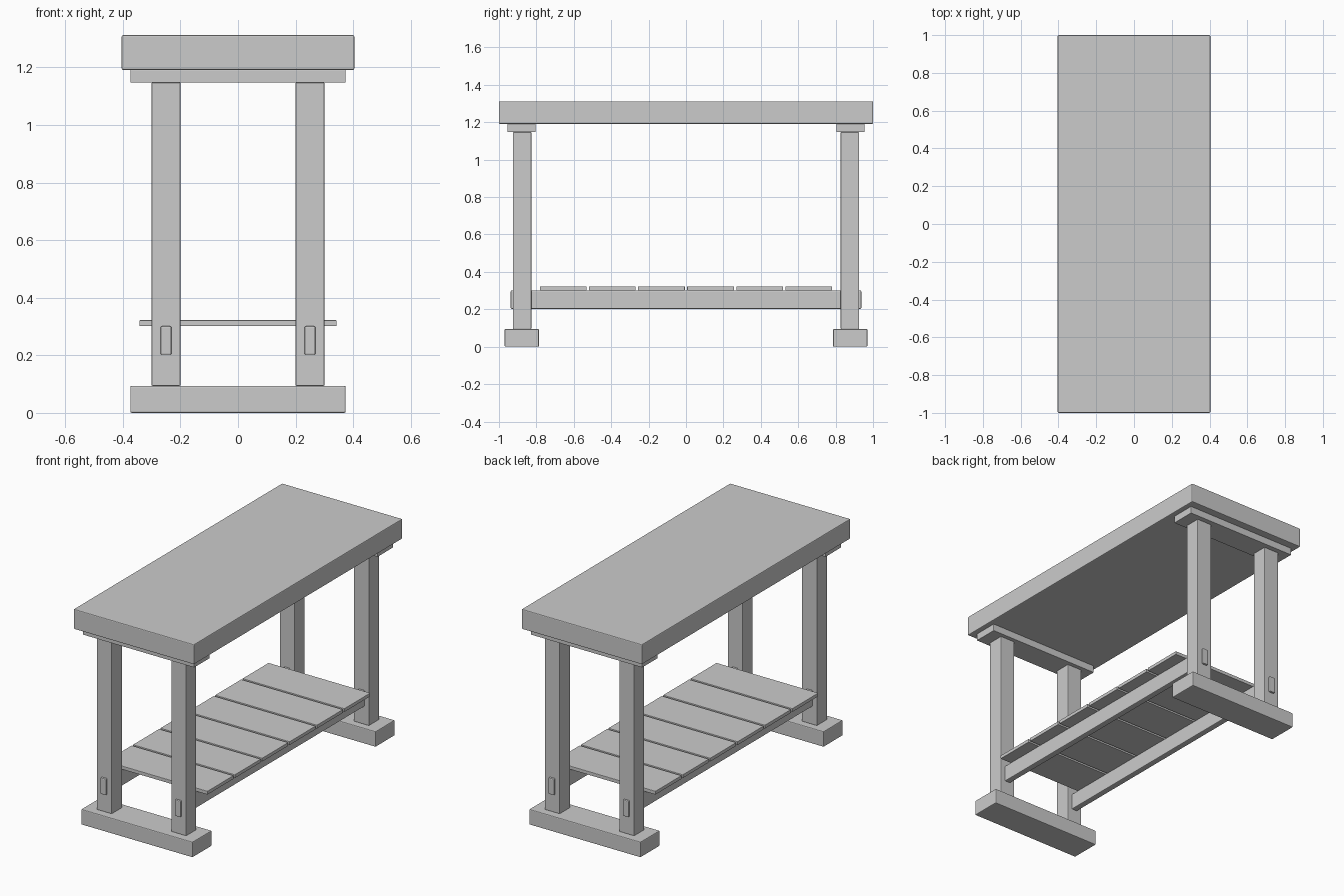
import bpy

if "Cube" in bpy.data.objects:
    bpy.data.objects.remove(bpy.data.objects["Cube"])


def box(name, x, y, z, bevel=0.004):
    """Softly bevelled box spanning the given (min, max) ranges."""
    r = (x, y, z)
    bpy.ops.mesh.primitive_cube_add(size=1, location=[(a + b) / 2 for a, b in r])
    ob = bpy.context.object
    ob.name = name
    ob.scale = [b - a for a, b in r]
    bpy.ops.object.transform_apply(location=False, rotation=False, scale=True)
    m = ob.modifiers.new("Bevel", 'BEVEL')
    m.width = bevel
    m.segments = 2
    return ob


def centred(c, half):
    return (c - half, c + half)


# Thick table top
box("table_top", (-0.404, 0.404), (-1, 1), (1.191, 1.312), 0.005)

# End frames: foot, cleat under the top, two legs
for end, s in (("front", -1), ("back", 1)):
    box(end + "_foot", (-0.374, 0.374), centred(s * 0.878, 0.092), (0, 0.094), 0.005)
    box(end + "_cleat", (-0.374, 0.374), centred(s * 0.879, 0.075), (1.147, 1.191), 0.002)
    for side, t in (("left", -1), ("right", 1)):
        box(f"{end}_{side}_leg", centred(t * 0.25, 0.05), centred(s * 0.876, 0.049),
            (0.094, 1.147), 0.003)

# Long rails passing through the legs as tenons
for side, t in (("left", -1), ("right", 1)):
    box(side + "_rail", centred(t * 0.25, 0.019), (-0.937, 0.937), (0.202, 0.301), 0.005)

# Shelf slats resting on the rails
for i in range(6):
    box(f"shelf_slat_{i + 1}", (-0.342, 0.342), centred((i - 2.5) * 0.2625, 0.125),
        (0.301, 0.322), 0.002)
